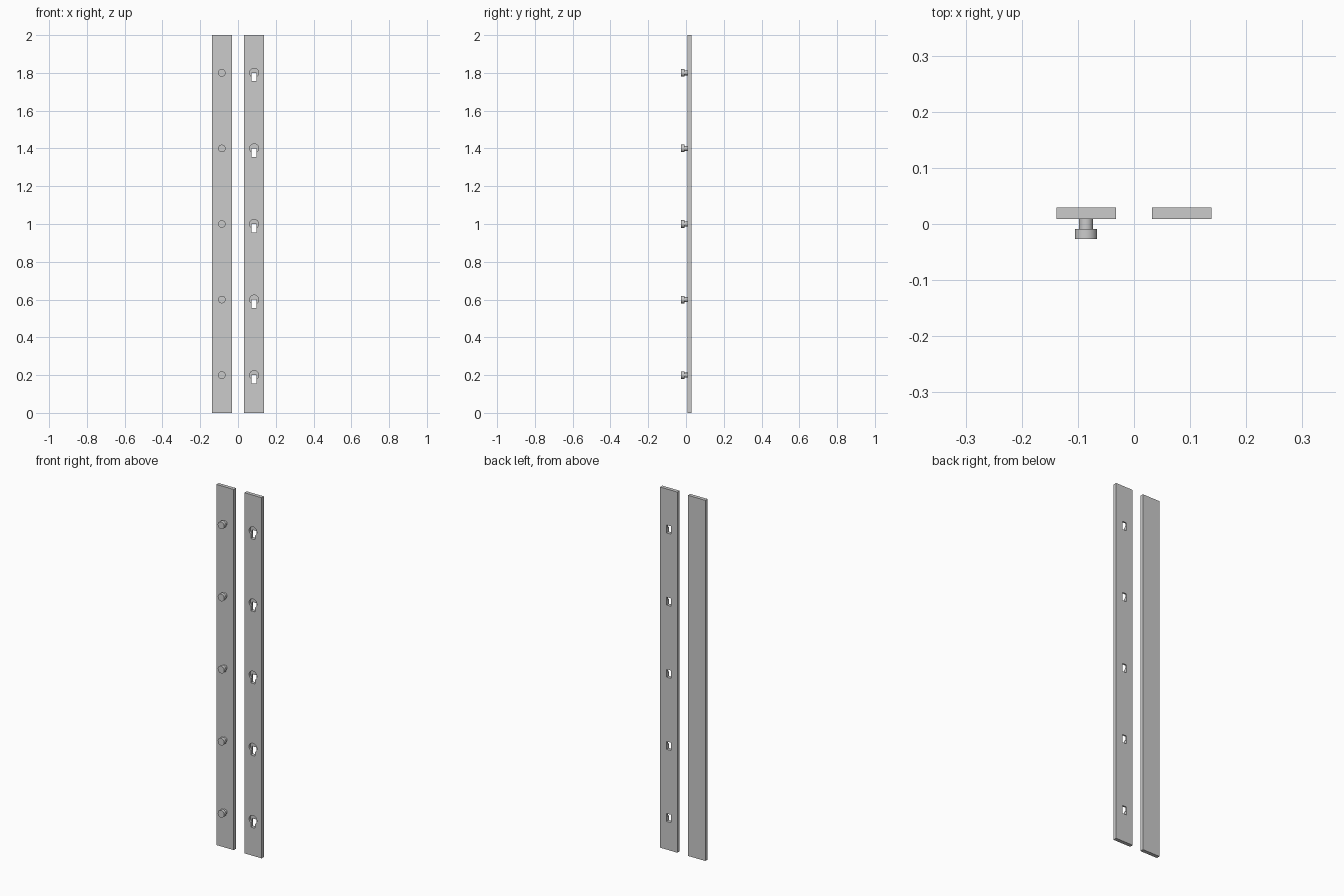
import bpy
from math import pi

if "Cube" in bpy.data.objects:
    bpy.data.objects.remove(bpy.data.objects["Cube"])

HEIGHTS = [0.2 + 0.4 * i for i in range(5)]
X = 0.0855            # strip centre offset from x = 0
FRONT, BACK = 0.009, 0.029
WIDTH = 0.106


def box(name, x, y0, y1, z0, z1, w):
    bpy.ops.mesh.primitive_cube_add(size=1, location=(x, (y0 + y1) / 2, (z0 + z1) / 2))
    ob = bpy.context.object
    ob.name = name
    ob.scale = (w, y1 - y0, z1 - z0)
    bpy.ops.object.transform_apply(location=False, rotation=False, scale=True)
    return ob


def disc(name, x, y0, y1, z, r):
    bpy.ops.mesh.primitive_cylinder_add(vertices=32, radius=r, depth=y1 - y0,
                                        location=(x, (y0 + y1) / 2, z), rotation=(pi / 2, 0, 0))
    ob = bpy.context.object
    ob.name = name
    bpy.ops.object.shade_smooth_by_angle()
    return ob


def cut(target, cutter):
    mod = target.modifiers.new("cut", 'BOOLEAN')
    mod.operation = 'DIFFERENCE'
    mod.solver = 'EXACT'
    mod.object = cutter
    bpy.context.view_layer.objects.active = target
    bpy.ops.object.modifier_apply(modifier=mod.name)
    bpy.data.objects.remove(cutter, do_unlink=True)


# two flat strips
box("stud_strip", -X, FRONT, BACK, 0, 2, WIDTH)
slot_strip = box("keyhole_strip", X, FRONT, BACK, 0, 2, WIDTH)

for z in HEIGHTS:
    # headed stud on the left strip
    disc("stud_shaft", -X, -0.009, FRONT, z, 0.0125)
    disc("stud_head", -X, -0.027, -0.009, z, 0.02)
    # blind round recess with a through slot below it
    cut(slot_strip, disc("recess_cutter", X, FRONT - 0.02, FRONT + 0.012, z, 0.024))
    cut(slot_strip, box("slot_cutter", X, FRONT - 0.02, BACK + 0.02, z - 0.044, z, 0.027))
